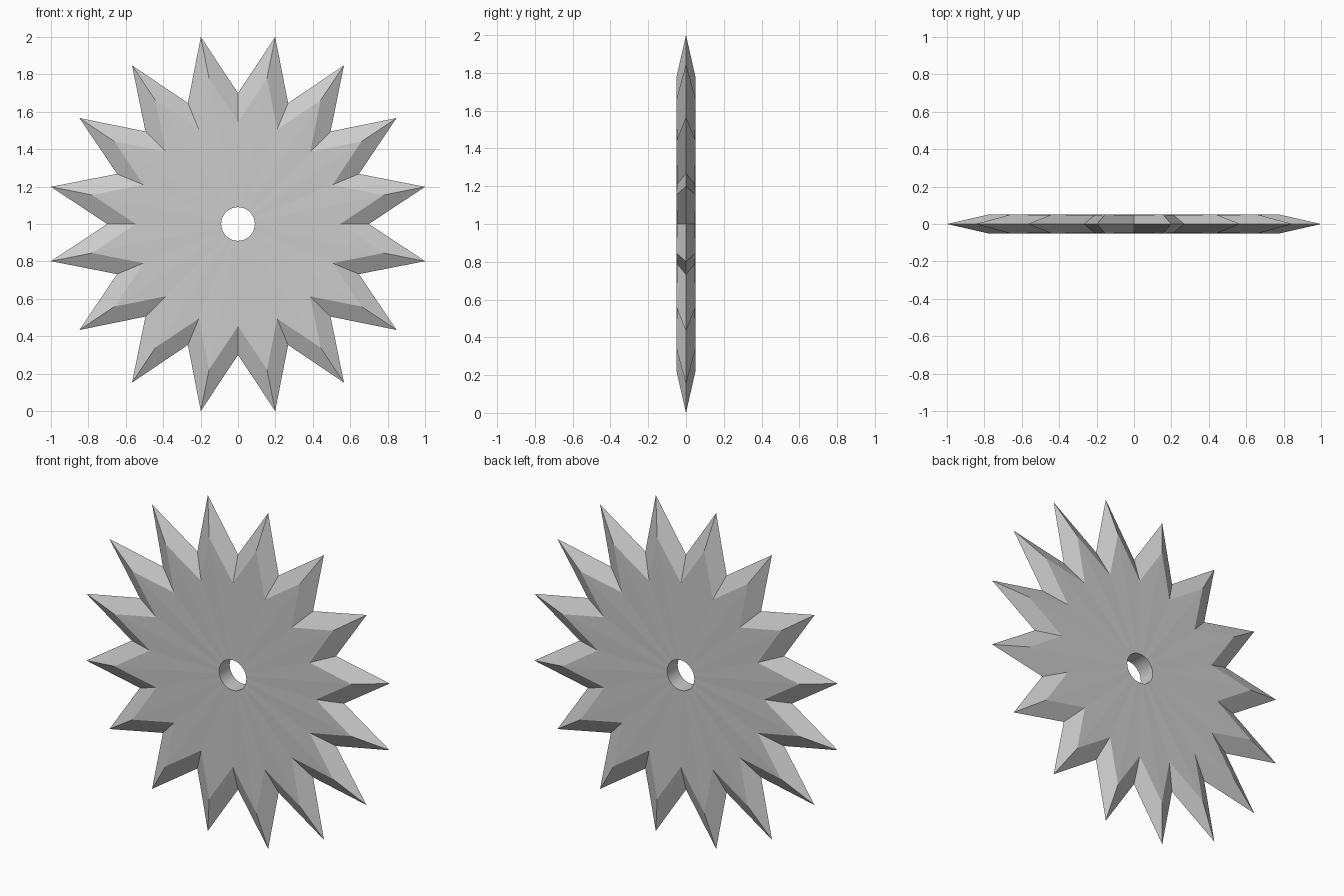
import bpy, bmesh
from math import pi, sin, cos

if "Cube" in bpy.data.objects:
    bpy.data.objects.remove(bpy.data.objects["Cube"])

TEETH = 16
N = TEETH * 2
TIP = 1 / cos(pi / N * 2)      # tips reach exactly 1 unit in x and z


def ring(bm, r_valley, r_tip, y_valley, y_tip):
    """Closed loop around the y axis, alternating valley and tip radius."""
    verts = []
    for i in range(N):
        a = 2 * pi * i / N
        r, y = (r_tip, y_tip) if i % 2 else (r_valley, y_valley)
        verts.append(bm.verts.new((r * sin(a), y, 1 + r * cos(a))))
    return verts


bm = bmesh.new()

# Rings run from the bore's front rim, over the sharp star edge, to the back rim
rings = [
    ring(bm, 0.09, 0.09, -0.05, -0.05),
    ring(bm, 0.547, 0.795, -0.048, -0.05),
    ring(bm, 0.70, TIP, 0, 0),
    ring(bm, 0.547, 0.795, 0.048, 0.05),
    ring(bm, 0.09, 0.09, 0.05, 0.05),
]
for k, a in enumerate(rings):
    b = rings[(k + 1) % len(rings)]
    for i in range(N):
        j = (i + 1) % N
        face = bm.faces.new((a[i], a[j], b[j], b[i]))
        face.smooth = (k == len(rings) - 1)   # only the bore is round

bmesh.ops.recalc_face_normals(bm, faces=bm.faces)
for e in bm.edges:
    if e.calc_face_angle(0) > 0.5:
        e.smooth = False

mesh = bpy.data.meshes.new("star_blade")
bm.to_mesh(mesh)
bm.free()
blade = bpy.data.objects.new("star_blade", mesh)
bpy.context.collection.objects.link(blade)
